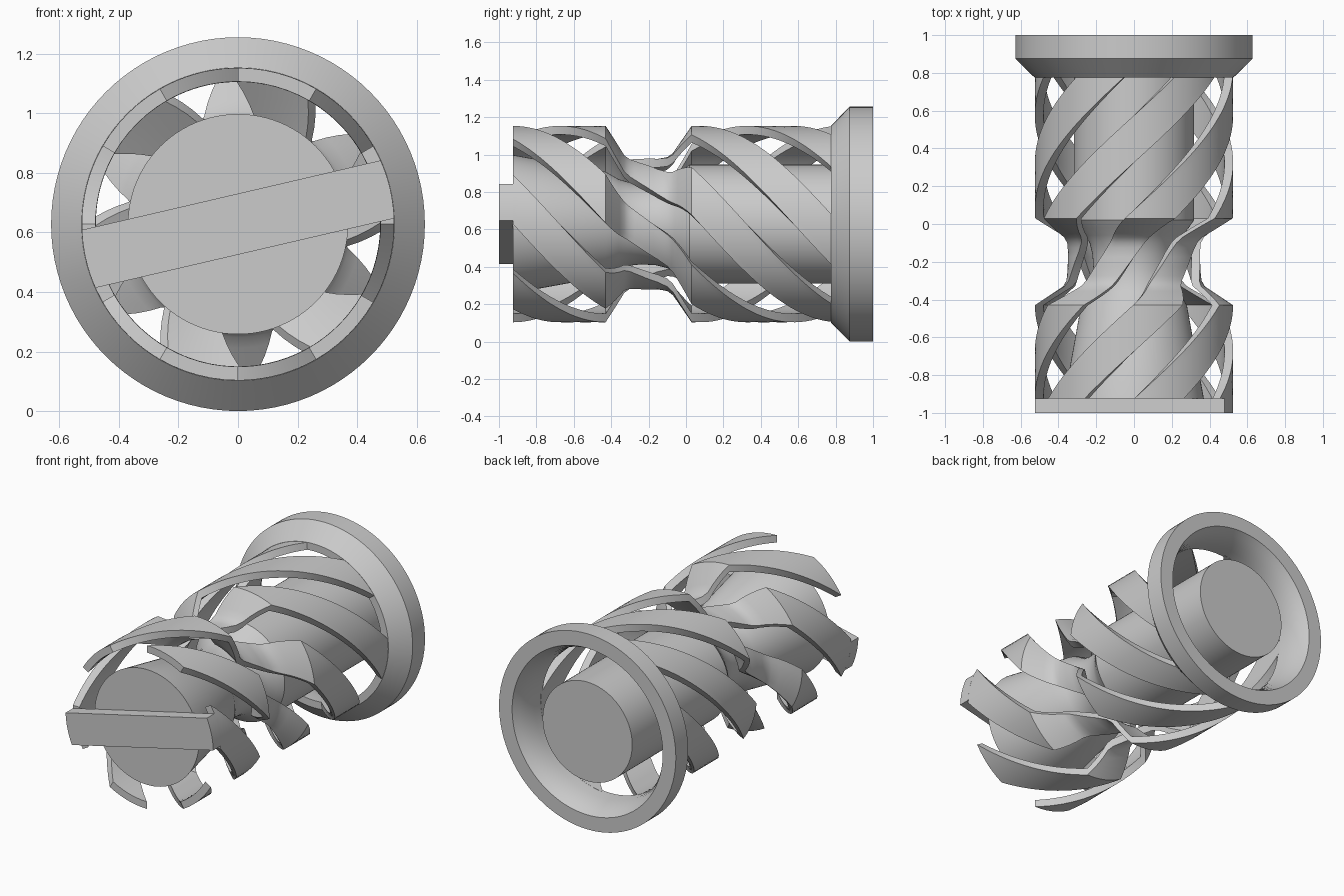
import bpy, bmesh, math

if "Cube" in bpy.data.objects:
    bpy.data.objects.remove(bpy.data.objects["Cube"], do_unlink=True)

AXIS_Z = 0.628          # height of the long axis
FRONT, BACK = -0.925, 0.79
TWIST = math.radians(-120)   # rib twist per unit length
THICK = 0.046

grey = bpy.data.materials.new("plain grey")
grey.use_nodes = True
grey.diffuse_color = (0.6, 0.6, 0.6, 1)
grey.node_tree.nodes["Principled BSDF"].inputs["Base Color"].default_value = (0.6, 0.6, 0.6, 1)


def polar(r, a, y):
    return (r * math.cos(a), y, AXIS_Z + r * math.sin(a))


def finish(bm, name):
    bmesh.ops.recalc_face_normals(bm, faces=bm.faces)
    mesh = bpy.data.meshes.new(name)
    bm.to_mesh(mesh)
    bm.free()
    mesh.materials.append(grey)
    ob = bpy.data.objects.new(name, mesh)
    bpy.context.collection.objects.link(ob)
    bpy.ops.object.select_all(action="DESELECT")
    ob.select_set(True)
    bpy.context.view_layer.objects.active = ob
    bpy.ops.object.shade_smooth_by_angle(angle=math.radians(28))
    return ob


def skin(bm, rings, loop):
    """Bridge equal-length closed sections; loop joins last to first, else cap."""
    n = len(rings[0])
    pairs = list(zip(rings, rings[1:]))
    if loop:
        pairs.append((rings[-1], rings[0]))
    for a, b in pairs:
        for i in range(n):
            j = (i + 1) % n
            bm.faces.new((a[i], a[j], b[j], b[i]))
    if not loop:
        bm.faces.new(rings[0])
        bm.faces.new(rings[-1])


def lathe(name, profile, loop, steps=96):
    bm = bmesh.new()
    rings = [[bm.verts.new(polar(r, math.tau * i / steps, y)) for i in range(steps)]
             for y, r in profile]
    skin(bm, rings, loop)
    return finish(bm, name)


# Outer radius of the ribs along the axis, pinched at the waist
rib_profile = [(FRONT, 0.525), (-0.43, 0.525), (-0.33, 0.375), (-0.3, 0.358),
               (-0.25, 0.352), (-0.15, 0.349), (-0.1, 0.358), (-0.07, 0.38),
               (0.03, 0.525), (BACK, 0.525)]


def stations():
    out = [rib_profile[0]]
    for (y0, r0), (y1, r1) in zip(rib_profile, rib_profile[1:]):
        n = max(1, math.ceil((y1 - y0) / 0.03))
        out += [(y0 + (y1 - y0) * k / n, r0 + (r1 - r0) * k / n) for k in range(1, n + 1)]
    return out


def rib(name, start, arc=math.radians(30), segs=6):
    bm = bmesh.new()
    rings = []
    for y, r in stations():
        base = start + TWIST * (y - FRONT)
        angles = [base + arc * k / segs for k in range(segs + 1)]
        section = [polar(r, a, y) for a in angles]
        section += [polar(r - THICK, a, y) for a in reversed(angles)]
        rings.append([bm.verts.new(p) for p in section])
    skin(bm, rings, False)
    return finish(bm, name)


# Six helical ribs
for i in range(6):
    rib(f"spiral_rib_{i + 1}", math.radians(60 * i))

# Central core with tapered front, narrow waist and straight rear
lathe("core", [(FRONT, 0.37), (-0.43, 0.28), (-0.36, 0.24), (-0.3, 0.222),
               (-0.24, 0.215), (-0.16, 0.22), (-0.1, 0.235), (-0.06, 0.258),
               (-0.02, 0.29), (0.02, 0.318), (1, 0.318)], False)

# Flared rear flange
lathe("rear_flange", [(0.775, 0.479), (0.775, 0.526), (0.875, 0.628), (1, 0.628),
                      (1, 0.535), (0.96, 0.513), (0.91, 0.495), (0.85, 0.483)], True)

# Tilted front bar with rounded ends
bm = bmesh.new()
tilt, half = math.radians(13.1), math.asin(0.1 / 0.525)
arc = [-half + 2 * half * k / 8 for k in range(9)]
outline = [tilt + a for a in arc] + [tilt + math.pi + a for a in arc]
skin(bm, [[bm.verts.new(polar(0.525, a, y)) for a in outline] for y in (-1, FRONT)], False)
finish(bm, "front_bar")
